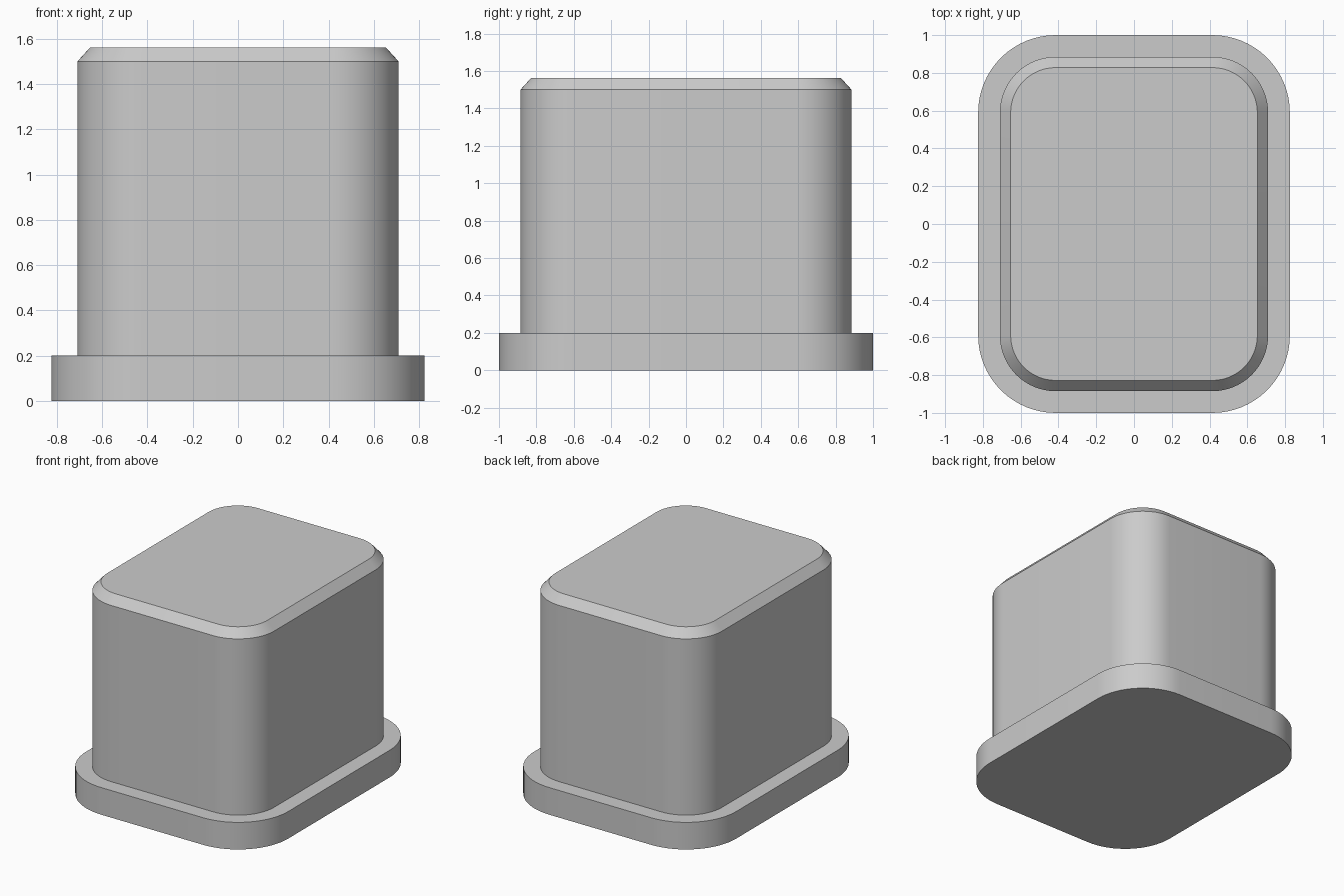
import bpy, bmesh
from math import cos, sin, pi, radians

cube = bpy.data.objects.get("Cube")
if cube:
    bpy.data.objects.remove(cube, do_unlink=True)

grey = bpy.data.materials.new("light_grey")
grey.use_nodes = True
COLOUR = (0.6, 0.6, 0.6, 1)
grey.diffuse_color = COLOUR
grey.node_tree.nodes["Principled BSDF"].inputs["Base Color"].default_value = COLOUR

# All outlines share the same corner centres, so each is a plain offset
CORNER_X, CORNER_Y, STEPS = 0.415, 0.59, 16


def outline(radius):
    points = []
    for quarter, (sx, sy) in enumerate([(1, 1), (-1, 1), (-1, -1), (1, -1)]):
        for i in range(STEPS + 1):
            a = (quarter + i / STEPS) * pi / 2
            points.append((sx * CORNER_X + radius * cos(a),
                           sy * CORNER_Y + radius * sin(a)))
    return points


# One closed solid: flange, upright body and chamfered top
bm = bmesh.new()
profile = [(0.41, 0), (0.41, 0.2), (0.295, 0.2), (0.295, 1.5), (0.238, 1.563)]
rings = [[bm.verts.new((x, y, z)) for x, y in outline(r)] for r, z in profile]
for low, high in zip(rings, rings[1:]):
    for i in range(len(low)):
        j = (i + 1) % len(low)
        bm.faces.new((low[i], low[j], high[j], high[i]))
bm.faces.new(rings[0][::-1])
bm.faces.new(rings[-1])

mesh = bpy.data.meshes.new("flanged_plug")
bm.to_mesh(mesh)
bm.free()
mesh.materials.append(grey)
plug = bpy.data.objects.new("flanged_plug", mesh)
bpy.context.collection.objects.link(plug)

# Smooth corners, crisp rims
bpy.context.view_layer.objects.active = plug
plug.select_set(True)
bpy.ops.object.shade_smooth_by_angle(angle=radians(30))
